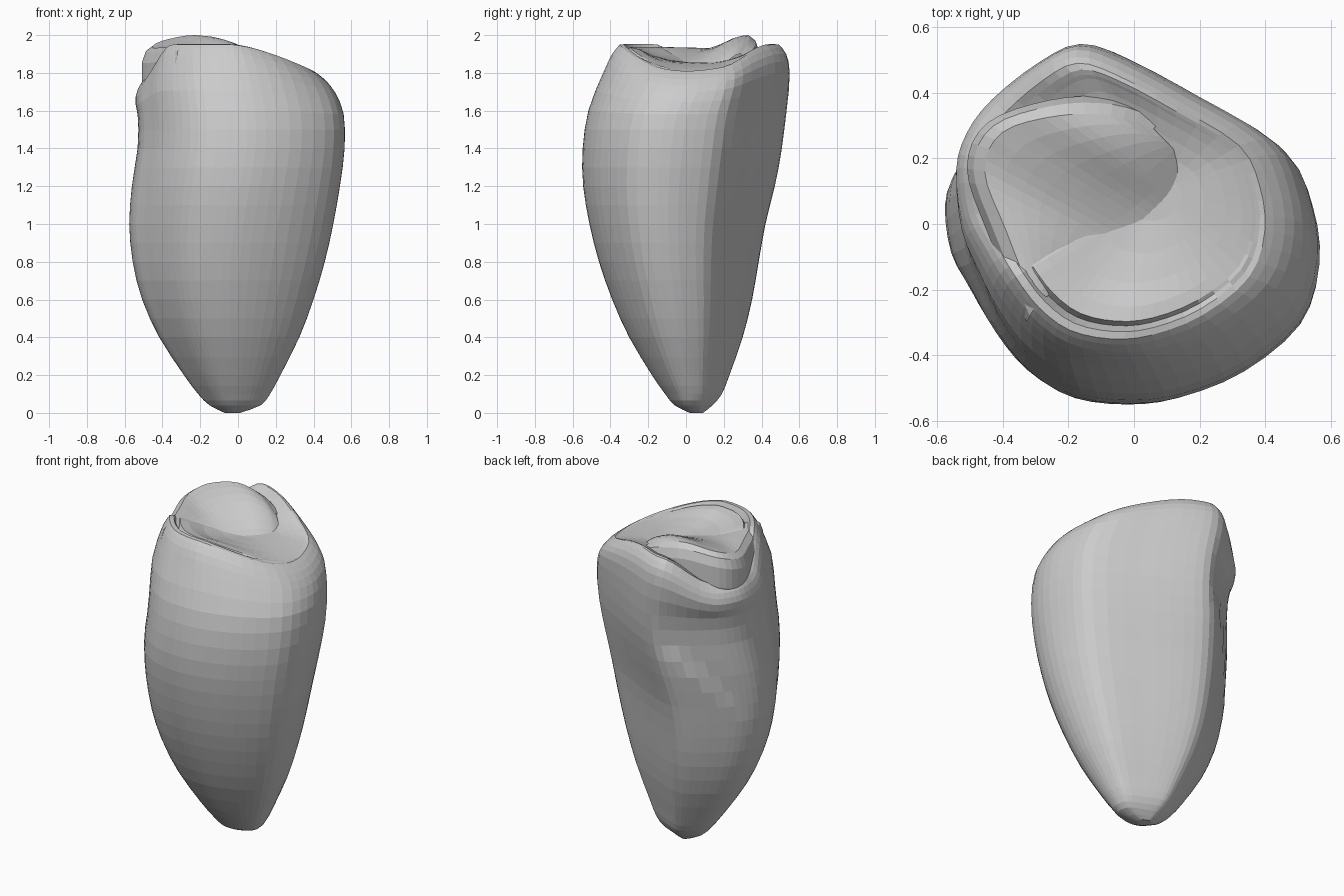
import bpy, bmesh, math
from mathutils import Vector

cube = bpy.data.objects.get("Cube")
if cube:
    bpy.data.objects.remove(cube)

mat = bpy.data.materials.new("plain grey")
mat.use_nodes = True
grey = (0.6, 0.6, 0.6, 1)
mat.diffuse_color = grey
mat.node_tree.nodes["Principled BSDF"].inputs["Base Color"].default_value = grey


def smooth(a, b, v):
    t = min(1, max(0, (v - a) / (b - a)))
    return t * t * (3 - 2 * t)


def spline(points, steps, closed=False):
    """Catmull-Rom samples through points of any dimension."""
    pts = [Vector(p) for p in points]
    n = len(pts)
    pick = (lambda i: pts[i % n]) if closed else (lambda i: pts[min(n - 1, max(0, i))])
    out = []
    for i in range(n if closed else n - 1):
        a, b, c, d = (pick(i + k) for k in (-1, 0, 1, 2))
        for s in range(steps):
            t = s / steps
            out.append((b * 2 + (c - a) * t + (a * 2 - b * 5 + c * 4 - d) * t**2
                        + (b * 3 - a - c * 3 + d) * t**3) / 2)
    return out if closed else out + [pts[-1]]


def skin(name, rings, closed):
    """Joins rows of points with quads."""
    bm = bmesh.new()
    rows = [[bm.verts.new(p) for p in ring] for ring in rings]
    for low, high in zip(rows, rows[1:]):
        n = len(low)
        for i in range(n if closed else n - 1):
            j = (i + 1) % n
            bm.faces.new((low[i], low[j], high[j], high[i]))
    if closed:
        bmesh.ops.remove_doubles(bm, verts=bm.verts, dist=0.0005)
    bmesh.ops.recalc_face_normals(bm, faces=bm.faces)
    mesh = bpy.data.meshes.new(name)
    bm.to_mesh(mesh)
    bm.free()
    mesh.materials.append(mat)
    obj = bpy.data.objects.new(name, mesh)
    bpy.context.collection.objects.link(obj)


# Cross-section shape, counter-clockwise
outline = [(.56, -.12), (.54, .06), (.46, .22), (.22, .37), (-.02, .5), (-.17, .545),
           (-.3, .48), (-.45, .35), (-.53, .24), (-.565, .12), (-.545, -.05),
           (-.48, -.18), (-.41, -.3), (-.32, -.42), (-.2, -.51), (-.04, -.545),
           (.12, -.53), (.32, -.45), (.5, -.3)]
section = [Vector((p.x / .562, p.y / .545)) for p in spline(outline, 3, True)]

# Height, then x and y limits of the body
levels = [(0, -.07, .01, .02, .09), (.04, -.15, .12, -.06, .14),
          (.1, -.21, .17, -.11, .19), (.2, -.285, .225, -.18, .23),
          (.4, -.415, .325, -.3, .3), (.6, -.505, .4, -.39, .35),
          (.8, -.555, .46, -.46, .385), (1, -.57, .505, -.51, .42),
          (1.2, -.54, .54, -.54, .465), (1.4, -.5, .565, -.54, .5),
          (1.6, -.5, .56, -.51, .525), (1.8, -.525, .515, -.435, .545),
          (1.9, -.515, .46, -.39, .53), (1.95, -.48, .4, -.35, .49)]

# Outer body with a diagonal fold where the wrapping layer overlaps
rings = [[(-.03, .06, 0)] * len(section)]
for z, x0, x1, y0, y1 in spline(levels, 2):
    ring = []
    for p in section:
        angle = math.atan2(p.y, p.x)
        ang = math.degrees(angle) % 360
        seam = 1.3 - .45 * smooth(112, 160, ang)
        side = smooth(105, 118, ang) * (1 - smooth(130, 165, ang))
        dent = .035 * side * smooth(seam, seam + .12, z) * (1 - smooth(1.5, 1.8, z))
        bulge = 0
        for facing, amount in ((218, .1), (147, .06)):
            corner = max(0, math.cos(angle - math.radians(facing))) ** 5
            bulge += amount * corner * (smooth(.9, 1.4, z) - smooth(1.65, 1.95, z))
        k = 1 - dent + bulge
        drop = .14 * max(0, p.x) ** 1.5 + .17 * smooth(.3, .9, -p.x) * smooth(-.6, 0, p.y)
        ring.append(Vector(((x0 + x1) / 2 + p.x * k * (x1 - x0) / 2,
                            (y0 + y1) / 2 + p.y * k * (y1 - y0) / 2,
                            z - drop * smooth(1.5, 1.95, z))))
    rings.append(ring)

# Rolled rim, front groove and shallow dish on top
rim = rings[-1]
center, floor = Vector((.08, .1)), 1.855
for scale, fall, groove in ((.95, -.02, 0), (.91, .06, .35), (.88, .14, 0), (.78, .35, -.1),
                            (.62, .6, 0), (.42, .85, 0), (.2, 1, 0), (0, 1, 0)):
    ring = []
    for p, s in zip(rim, section):
        xy = center + (p.xy - center) * scale
        front = smooth(.3, .8, -s.y)
        ring.append((xy.x, xy.y, p.z + (floor - p.z) * (fall + groove * front)))
    rings.append(ring)
skin("wrapped_body", rings, True)

# Inner curled layer: a ridge along the right and back that rolls down into the dish
ridge = spline([(-.3, -.25, 1.94), (-.39, -.02, 1.935), (-.455, .16, 1.935),
                (-.4, .28, 1.97), (-.23, .33, 2), (-.07, .33, 1.965), (.06, .29, 1.9)], 4)
base = spline([(-.24, -.2, 1.9), (-.15, -.12, 1.87), (-.05, -.06, 1.855),
               (.05, 0, 1.845), (.12, .07, 1.84), (.15, .14, 1.84), (.15, .2, 1.84)], 4)
rows = []
for spread, fall in ((.03, .35), (.055, .2), (.055, .08), (.035, .025)):
    rows.append([c + Vector((c.x + .1, c.y - .1, 0)).normalized() * spread
                 - Vector((0, 0, fall)) for c in ridge])
for i in range(8):
    t = i / 7
    row = []
    for c, b in zip(ridge, base):
        p = c.lerp(b, t)
        p.z = b.z + (c.z - b.z) * math.cos(t * math.pi / 2)
        row.append(p)
    rows.append(row)
skin("inner_curl", rows, False)
